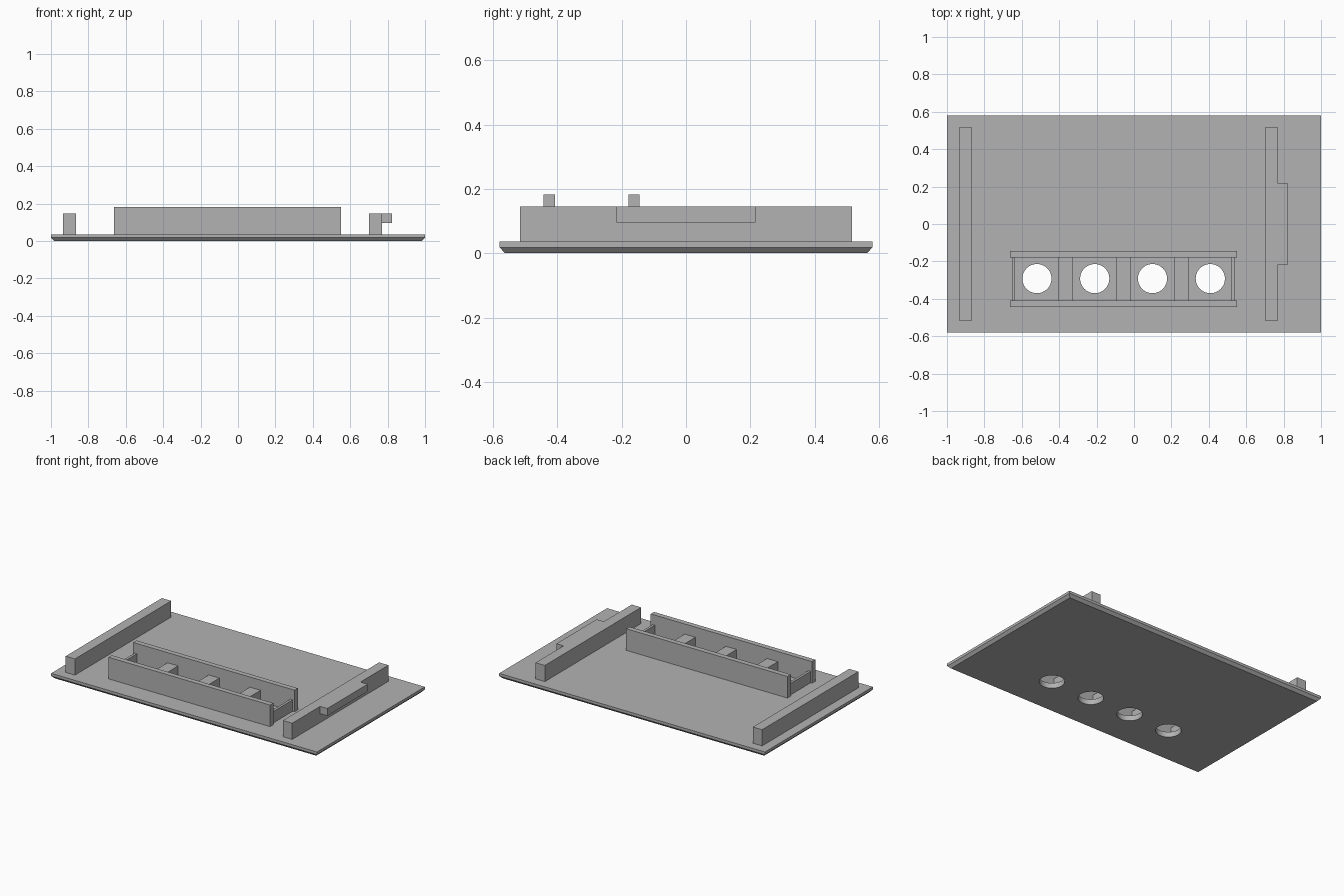
import bpy
import bmesh
import math

if "Cube" in bpy.data.objects:
    bpy.data.objects.remove(bpy.data.objects["Cube"], do_unlink=True)

grey = bpy.data.materials.new("plain grey")
grey.use_nodes = True
COLOUR = (0.45, 0.45, 0.45, 1)
grey.diffuse_color = COLOUR
grey.node_tree.nodes["Principled BSDF"].inputs["Base Color"].default_value = COLOUR

PLATE_TOP = 0.036
RAIL_TOP = 0.146
HOLDER_TOP = 0.183
DIVIDER_TOP = 0.114


def finish(bm, name):
    mesh = bpy.data.meshes.new(name)
    bm.to_mesh(mesh)
    bm.free()
    mesh.materials.append(grey)
    obj = bpy.data.objects.new(name, mesh)
    bpy.context.collection.objects.link(obj)
    return obj


def box(name, xs, ys, zs, taper=0):
    """Box between limits; taper pulls in the bottom edges."""
    bm = bmesh.new()
    bmesh.ops.create_cube(bm, size=1)
    for v in bm.verts:
        inset = taper if v.co.z < 0 else 0
        v.co = [lim[1] - inset * (i < 2) if c > 0 else lim[0] + inset * (i < 2)
                for i, (c, lim) in enumerate(zip(v.co, (xs, ys, zs)))]
    return finish(bm, name)


def boolean(target, tool, operation):
    mod = target.modifiers.new(operation.lower(), "BOOLEAN")
    mod.operation = operation
    mod.solver = "EXACT"
    mod.object = tool
    bpy.context.view_layer.objects.active = target
    bpy.ops.object.modifier_apply(modifier=mod.name)
    bpy.data.objects.remove(tool, do_unlink=True)


# Base plate: straight upper edge over a chamfered lower edge
plate = box("base_plate", (-1, 1), (-0.58, 0.58), (0, 0.018), taper=0.017)
bm = bmesh.new()
bm.from_mesh(plate.data)
top = [f for f in bm.faces if f.normal.z > 0.9]
new = bmesh.ops.extrude_face_region(bm, geom=top)["geom"]
bmesh.ops.delete(bm, geom=top, context="FACES_ONLY")
for v in new:
    if isinstance(v, bmesh.types.BMVert):
        v.co.z = PLATE_TOP
bmesh.ops.recalc_face_normals(bm, faces=bm.faces)
bm.to_mesh(plate.data)
bm.free()

# Four round through-holes
for i in range(4):
    bm = bmesh.new()
    bmesh.ops.create_cone(bm, cap_ends=True, segments=48, radius1=0.078,
                          radius2=0.078, depth=0.2)
    bmesh.ops.translate(bm, verts=bm.verts, vec=(-0.519 + 0.309 * i, -0.292, 0))
    cutter = finish(bm, "hole_cutter")
    cutter.hide_render = True
    boolean(plate, cutter, "DIFFERENCE")
plate.select_set(True)
bpy.ops.object.shade_smooth_by_angle(angle=math.radians(20))

# Long side rails, with a raised tab on the left one
box("right_rail", (-0.935, -0.865), (-0.517, 0.517), (PLATE_TOP, RAIL_TOP))
rail = box("left_rail", (0.7, 0.77), (-0.517, 0.517), (PLATE_TOP, RAIL_TOP))
tab = box("rail_tab", (0.73, 0.824), (-0.217, 0.217), (0.096, RAIL_TOP))
boolean(rail, tab, "UNION")

# Holder walls on both sides of the holes
for name, ys in (("holder_front_wall", (-0.443, -0.408)),
                 ("holder_back_wall", (-0.179, -0.144))):
    box(name, (-0.663, 0.551), ys, (PLATE_TOP, HOLDER_TOP))

# Thin end walls and the dividers between the holes
INNER = (-0.408, -0.179)
box("holder_right_end", (-0.652, -0.635), INNER, (PLATE_TOP, DIVIDER_TOP))
box("holder_left_end", (0.52, 0.537), INNER, (PLATE_TOP, DIVIDER_TOP))
for i in range(3):
    x = -0.365 + 0.31 * i
    box(f"divider_{i + 1}", (x - 0.04, x + 0.04), INNER, (PLATE_TOP, DIVIDER_TOP))
